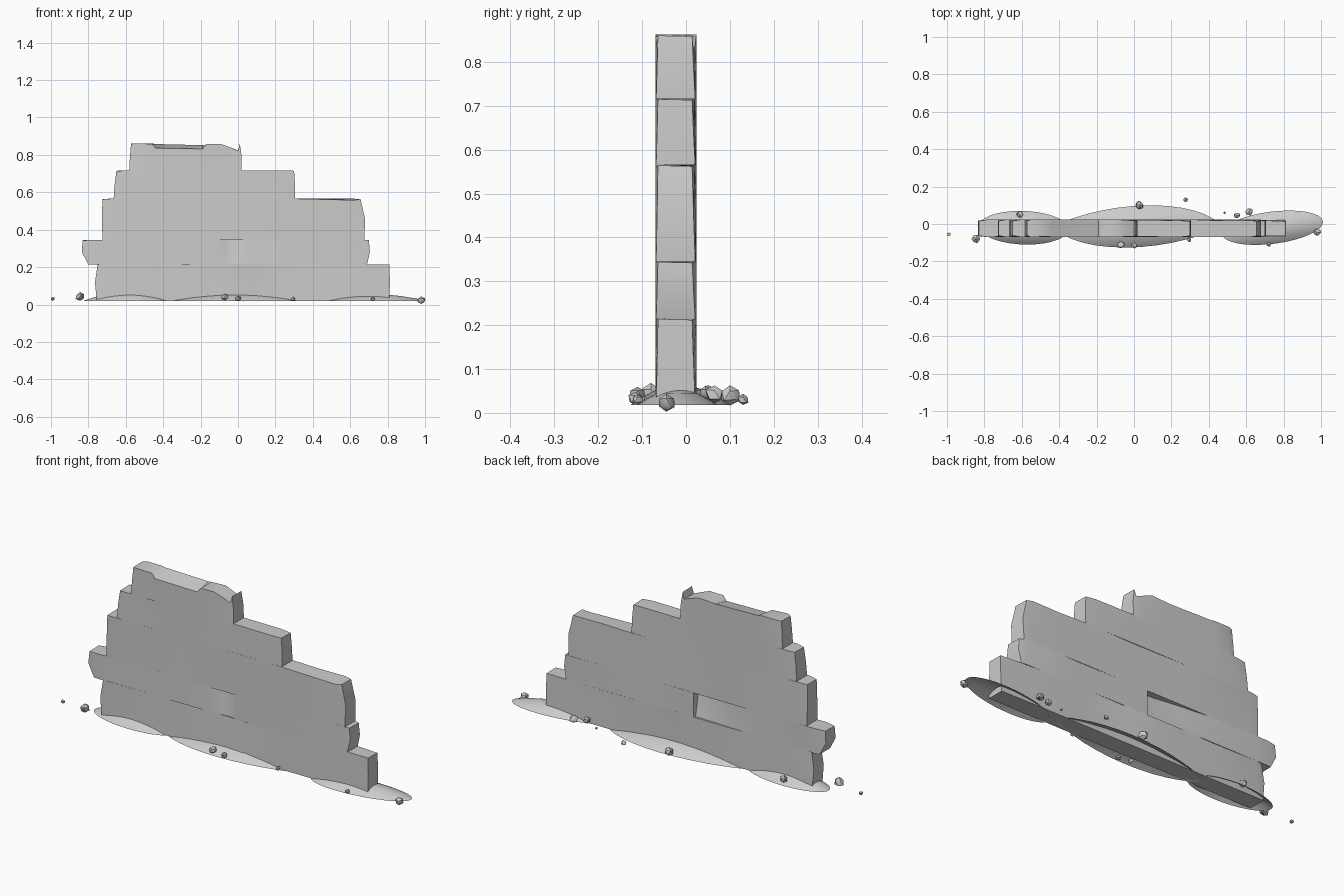
import bpy, bmesh, math, random
from mathutils import Vector

random.seed(4)
cube = bpy.data.objects.get("Cube")
if cube:
    bpy.data.objects.remove(cube, do_unlink=True)

stone = bpy.data.materials.new("grey stone")
stone.use_nodes = True
grey = (0.6, 0.6, 0.6, 1)
stone.diffuse_color = grey
stone.node_tree.nodes["Principled BSDF"].inputs["Base Color"].default_value = grey

FRONT, BACK, GROUND = -0.07, 0.024, 0.018


def finish(name, bm, angle=35, outward=True):
    if outward:
        bmesh.ops.recalc_face_normals(bm, faces=bm.faces)
    mesh = bpy.data.meshes.new(name)
    bm.to_mesh(mesh)
    bm.free()
    obj = bpy.data.objects.new(name, mesh)
    bpy.context.collection.objects.link(obj)
    mesh.materials.append(stone)
    bpy.ops.object.select_all(action='DESELECT')
    obj.select_set(True)
    bpy.context.view_layer.objects.active = obj
    bpy.ops.object.shade_smooth_by_angle(angle=math.radians(angle))
    return obj


def course(name, z0, z1, left, right, stations):
    """Loft a row of stones; left/right are x at bottom, middle and top.
    Stations: x, front inset, back inset, front top drop, back top drop."""
    bm = bmesh.new()
    ends = [(left, 0.008, 0.008, 0.004, 0.002)]
    rows = ends + [((s[0],) * 3, *s[1:]) for s in stations]
    rows.append((right, 0.006, 0.010, 0.002, 0.004))
    zm = (z0 + z1) / 2
    rings = []
    for (xb, xm, xt), f, b, df, db in rows:
        pts = [(xb, FRONT + f * 0.3, z0), (xm, FRONT + f * 0.7, zm),
               (xt, FRONT + f, z1 - df), (xt, BACK - b, z1 - db),
               (xm, BACK - b * 0.7, zm), (xb, BACK - b * 0.3, z0)]
        rings.append([bm.verts.new(p) for p in pts])
    for a, b in zip(rings, rings[1:]):
        for i in range(6):
            j = (i + 1) % 6
            bm.faces.new((a[i], a[j], b[j], b[i]))
    for r in (rings[0], rings[-1]):
        bm.faces.new((r[0], r[1], r[4], r[5]))
        bm.faces.new((r[1], r[2], r[3], r[4]))
    return finish(name, bm)


# Stone courses, bottom to top
course("bottom_course", 0.02, 0.216, (-0.755, -0.765, -0.75), (0.81, 0.812, 0.81), [
    (-0.72, 0, 0, 0, 0), (-0.46, 0, 0.004, 0, 0), (-0.28, 0.010, 0, 0, 0),
    (0.07, 0, 0, 0, 0), (0.085, 0.006, 0.003, 0, 0), (0.34, 0, 0, 0, 0),
    (0.58, 0.003, 0, 0, 0)])
course("second_course", 0.214, 0.346, (-0.80, -0.835, -0.83), (0.69, 0.705, 0.70), [
    (-0.78, 0, 0, 0, 0), (-0.70, 0.004, 0, 0, 0), (-0.42, 0, 0, 0, 0),
    (-0.25, 0.004, 0.018, 0, 0), (-0.12, 0.004, 0.036, 0, 0),
    (-0.065, 0.014, 0.036, 0, 0), (-0.06, 0.016, 0, 0, 0),
    (0.0, 0.024, 0, 0, 0), (0.04, 0, 0, 0, 0), (0.34, 0, 0.003, 0, 0),
    (0.66, 0, 0, 0, 0)])
course("third_course", 0.344, 0.566, (-0.725, -0.727, -0.725), (0.675, 0.68, 0.655), [
    (-0.68, 0, 0, 0, 0), (-0.30, 0.003, 0, 0, 0), (0.0, 0, 0.004, 0, 0),
    (0.30, 0, 0, 0, 0), (0.46, 0, 0.006, 0.004, 0), (0.62, 0, 0.004, 0.008, 0)])
course("fourth_course", 0.564, 0.717, (-0.665, -0.66, -0.65), (0.306, 0.305, 0.30), [
    (-0.60, 0, 0, 0, 0), (-0.46, 0.008, 0, 0, 0), (-0.40, 0, 0, 0, 0),
    (-0.10, 0, 0, 0, 0), (0.06, 0.003, 0.003, 0, 0), (0.24, 0, 0.005, 0, 0)])
course("top_course", 0.715, 0.862, (-0.582, -0.578, -0.572), (0.02, 0.02, 0.01), [
    (-0.55, 0, 0, 0, 0), (-0.46, 0.004, 0, 0.004, 0), (-0.44, 0, 0, 0.026, 0.004),
    (-0.19, 0, 0, 0.030, 0.010), (-0.17, 0, 0, 0.004, 0.008),
    (-0.09, 0, 0, 0.004, 0.004), (-0.04, 0.003, 0.003, 0.022, 0.022),
    (0.0, 0.004, 0.006, 0.040, 0.038)])


# Open domed drifts of earth along the foot of the wall
def mound(name, x, y, rx, ry, height, skew, taper):
    bm = bmesh.new()
    count = 32
    top = bm.verts.new((x, y, GROUND + height))
    previous = None
    for r in (0.25, 0.5, 0.75, 0.9, 1.0):
        ring = []
        for i in range(count):
            a = math.tau * i / count
            s = math.copysign(abs(math.sin(a)) ** taper, math.sin(a))
            ring.append(bm.verts.new((x + rx * r * math.cos(a) + skew * r * s,
                                      y + ry * r * s,
                                      GROUND + height * (1 - r * r))))
        for i in range(count):
            j = (i + 1) % count
            if previous:
                bm.faces.new((previous[i], ring[i], ring[j], previous[j]))
            else:
                bm.faces.new((top, ring[i], ring[j]))
        previous = ring
    finish(name, bm, 60, False)


mound("left_earth", -0.59, -0.02, 0.24, 0.09, 0.048, -0.02, 1)
mound("middle_earth", 0.02, -0.013, 0.44, 0.113, 0.045, 0.07, 1.5)
mound("right_earth", 0.74, -0.02, 0.255, 0.092, 0.036, 0.09, 1)


# Loose pebbles: x, y, z, radius
pebbles = [(-0.99, -0.055, 0.03, 0.012), (-0.845, -0.08, 0.042, 0.026),
           (-0.61, 0.05, 0.045, 0.021), (-0.07, -0.11, 0.042, 0.021),
           (0.0, -0.115, 0.032, 0.018), (0.03, 0.1, 0.04, 0.026),
           (0.275, 0.13, 0.03, 0.014), (0.295, -0.085, 0.03, 0.013),
           (0.485, 0.06, 0.025, 0.008), (0.55, 0.045, 0.045, 0.019),
           (0.615, 0.065, 0.042, 0.024), (0.72, -0.11, 0.03, 0.013),
           (0.98, -0.045, 0.023, 0.022)]
for x, y, z, r in pebbles:
    bm = bmesh.new()
    bmesh.ops.create_icosphere(bm, subdivisions=1, radius=r)
    for v in bm.verts:
        v.co = v.co * random.uniform(0.8, 1.05) + Vector((x, y, z))
    finish("pebble", bm, 40)
